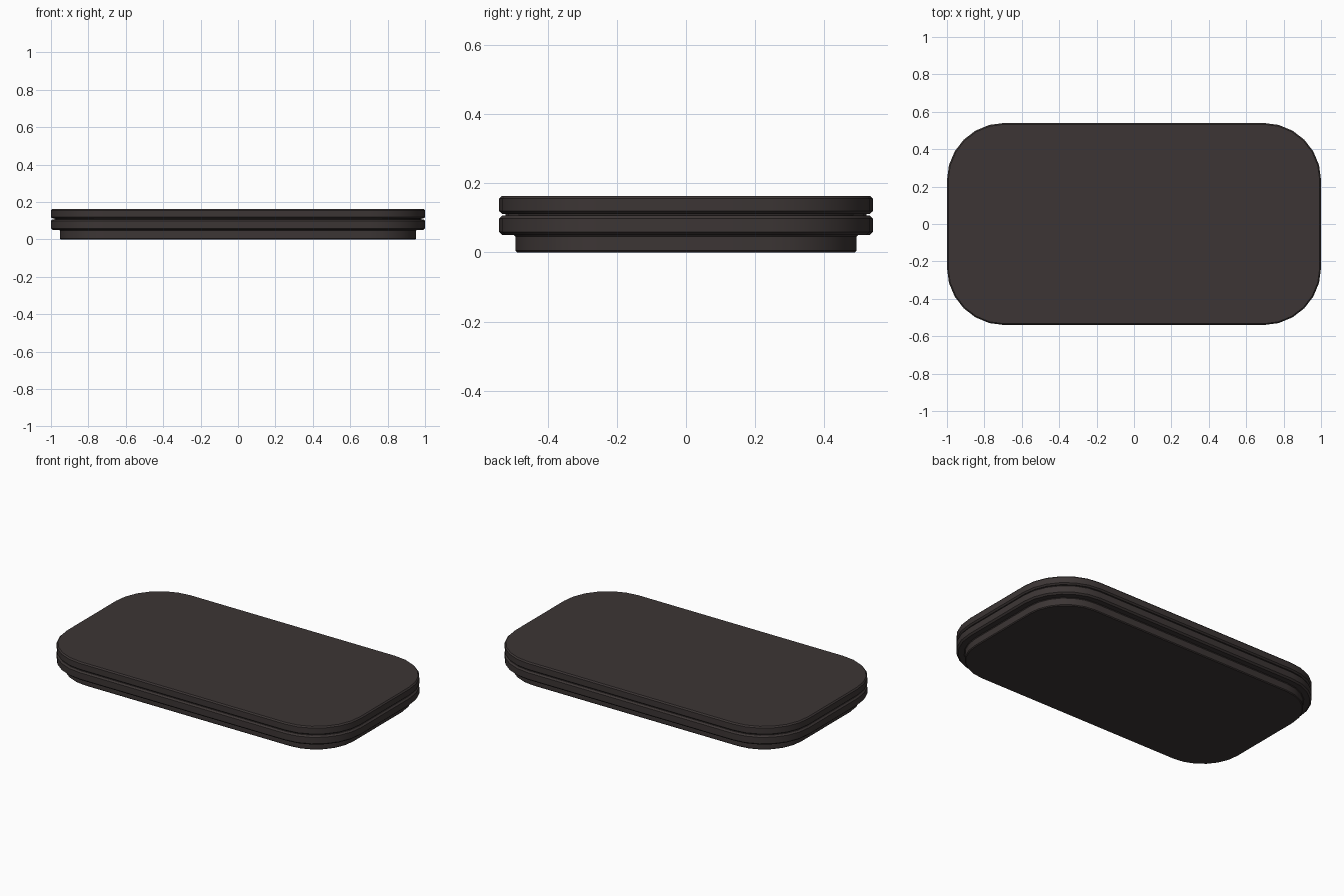
import bpy, bmesh, math

if "Cube" in bpy.data.objects:
    bpy.data.objects.remove(bpy.data.objects["Cube"])

mat = bpy.data.materials.new("dark brown grey")
mat.diffuse_color = (0.045, 0.036, 0.035, 1)
mat.use_nodes = True
mat.node_tree.nodes["Principled BSDF"].inputs["Base Color"].default_value = mat.diffuse_color

HX, HY, R, SEG = 1.0, 0.54, 0.305, 6

def outline(inset):
    """Rounded rectangle shrunk evenly by inset."""
    r = R - inset
    pts = []
    for q, (sx, sy) in enumerate([(1, 1), (-1, 1), (-1, -1), (1, -1)]):
        for i in range(SEG + 1):
            a = math.radians(90 * (q + i / SEG))
            pts.append((sx * (HX - R) + r * math.cos(a),
                        sy * (HY - R) + r * math.sin(a)))
    return pts

def loft(name, profile):
    """Closed solid from (inset, z) steps, bottom to top."""
    bm = bmesh.new()
    rings = [[bm.verts.new((x, y, z)) for x, y in outline(d)] for d, z in profile]
    n = len(rings[0])
    for a, b in zip(rings, rings[1:]):
        for i in range(n):
            j = (i + 1) % n
            bm.faces.new((a[i], a[j], b[j], b[i]))
    bm.faces.new(rings[0][::-1])
    bm.faces.new(rings[-1])
    me = bpy.data.meshes.new(name)
    bm.to_mesh(me)
    bm.free()
    me.materials.append(mat)
    ob = bpy.data.objects.new(name, me)
    bpy.context.collection.objects.link(ob)
    bpy.context.view_layer.objects.active = ob
    ob.select_set(True)
    bpy.ops.object.shade_smooth_by_angle(angle=math.radians(30))
    ob.select_set(False)

# recessed foot, lower slab, groove and upper slab in one stepped profile
loft("stepped_slab", [
    (0.052, 0.0), (0.047, 0.005), (0.047, 0.046), (0.043, 0.050),   # foot
    (0.010, 0.050), (0.000, 0.059), (0.000, 0.098), (0.009, 0.107),  # lower slab
    (0.018, 0.107), (0.018, 0.111),                                  # groove
    (0.009, 0.111), (0.000, 0.119), (0.000, 0.155), (0.007, 0.163),  # upper slab
])
